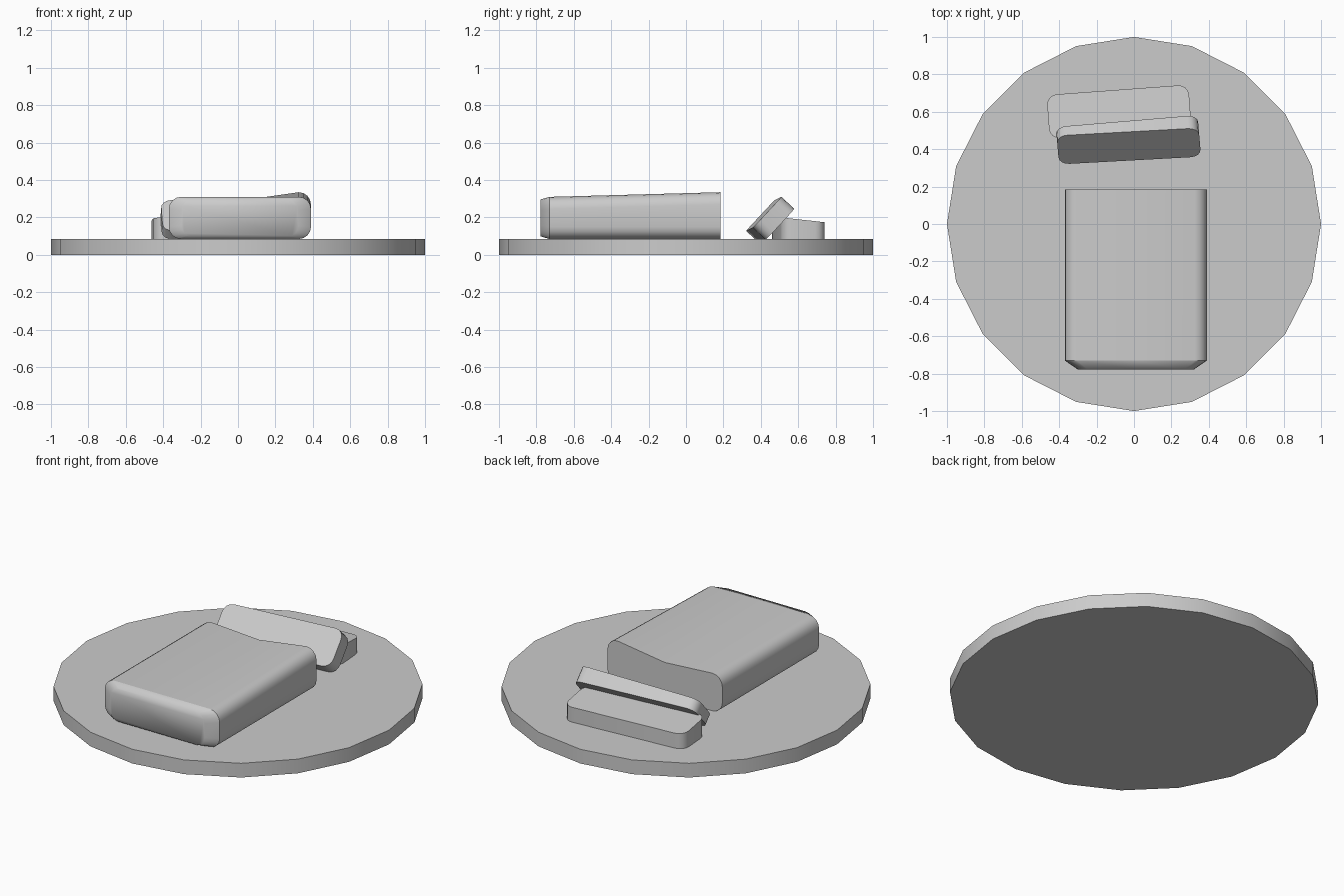
import bpy
import bmesh
from math import radians, pi, sin, cos
from mathutils import Matrix, Vector

cube = bpy.data.objects.get("Cube")
if cube:
    bpy.data.objects.remove(cube)

# One plain grey for everything
grey = bpy.data.materials.new("light_grey")
grey.use_nodes = True
COLOUR = (0.6, 0.6, 0.6, 1)
grey.diffuse_color = COLOUR
grey.node_tree.nodes["Principled BSDF"].inputs["Base Color"].default_value = COLOUR

PLATE_TOP = 0.085


def finish(bm, name):
    bmesh.ops.recalc_face_normals(bm, faces=bm.faces)
    mesh = bpy.data.meshes.new(name)
    bm.to_mesh(mesh)
    bm.free()
    mesh.materials.append(grey)
    obj = bpy.data.objects.new(name, mesh)
    bpy.context.collection.objects.link(obj)
    return obj


def rounded_rect(width, height, radius, steps=4):
    """Rounded rectangle around the origin, with an extra point mid top."""
    points = []
    for quarter, (sx, sy) in enumerate([(1, 1), (-1, 1), (-1, -1), (1, -1)]):
        for i in range(steps + 1):
            a = (quarter + i / steps) * pi / 2
            points.append((sx * (width / 2 - radius) + radius * cos(a),
                           sy * (height / 2 - radius) + radius * sin(a)))
        if quarter == 0:
            points.append((0, height / 2))
    return points


def loft(name, rings, sharp):
    """Skin closed rings, cap both ends, crease the rings listed in sharp."""
    bm = bmesh.new()
    loops = [[bm.verts.new(p) for p in ring] for ring in rings]
    n = len(loops[0])
    for a, b in zip(loops, loops[1:]):
        for i in range(n):
            j = (i + 1) % n
            bm.faces.new((a[i], a[j], b[j], b[i]))
    bm.faces.new(loops[0])
    bm.faces.new(loops[-1])
    for face in bm.faces:
        face.smooth = True
    for k in sharp:
        for i in range(n):
            bm.edges.get((loops[k][i], loops[k][(i + 1) % n])).smooth = False
    return finish(bm, name)


# Round plate
bm = bmesh.new()
bmesh.ops.create_cone(bm, cap_ends=True, segments=20, radius1=1, radius2=1,
                      depth=PLATE_TOP,
                      matrix=Matrix.Translation((0, 0, PLATE_TOP / 2)))
for face in bm.faces:
    face.smooth = abs(face.normal.z) < 0.5
for edge in bm.edges:
    edge.smooth = abs(edge.verts[0].co.z - edge.verts[1].co.z) > 0.01
finish(bm, "plate")

# Loaf: tapered front end, unevenly cut back end
HEIGHT = 0.225
section = rounded_rect(0.76, HEIGHT, 0.065)
middle_z = PLATE_TOP + HEIGHT / 2


def loaf_ring(y, scale_x=1, scale_z=1, uneven=False):
    ring = []
    for x, z in section:
        lift = 0
        if uneven and z > 0:
            lift = 0.025 * min(x / 0.3, 1) if x > 0.01 else 0
            lift = -0.02 if abs(x) < 0.01 else lift
        ring.append((0.01 + x * scale_x, y, middle_z + z * scale_z + lift))
    return ring


loft("loaf", [loaf_ring(-0.777, 0.82, 0.88), loaf_ring(-0.73),
              loaf_ring(0.185, uneven=True)], sharp=(1, 2))


# Cut slices: same section, wedge shaped
def slice_part(name, height, thickness, slope_x, slope_y, place):
    outline = rounded_rect(0.76, height, 0.055)
    rings = []
    for side in (-1, 1):
        rings.append([place @ Vector((x, y, side * thickness / 2
                                      + (side + 1) / 2 * (slope_x * x + slope_y * y)))
                      for x, y in outline])
    loft(name, rings, sharp=(0, 1))


slice_part("flat_slice", 0.235, 0.102, 0, -0.11,
           Matrix.Translation((-0.08, 0.6, PLATE_TOP + 0.051))
           @ Matrix.Rotation(radians(4.2), 4, 'Z'))
slice_part("leaning_slice", 0.225, 0.08, 0.04, 0,
           Matrix.Translation((-0.03, 0.445, 0.192))
           @ Matrix.Rotation(radians(4.8), 4, 'Z')
           @ Matrix.Rotation(radians(47), 4, 'X'))
